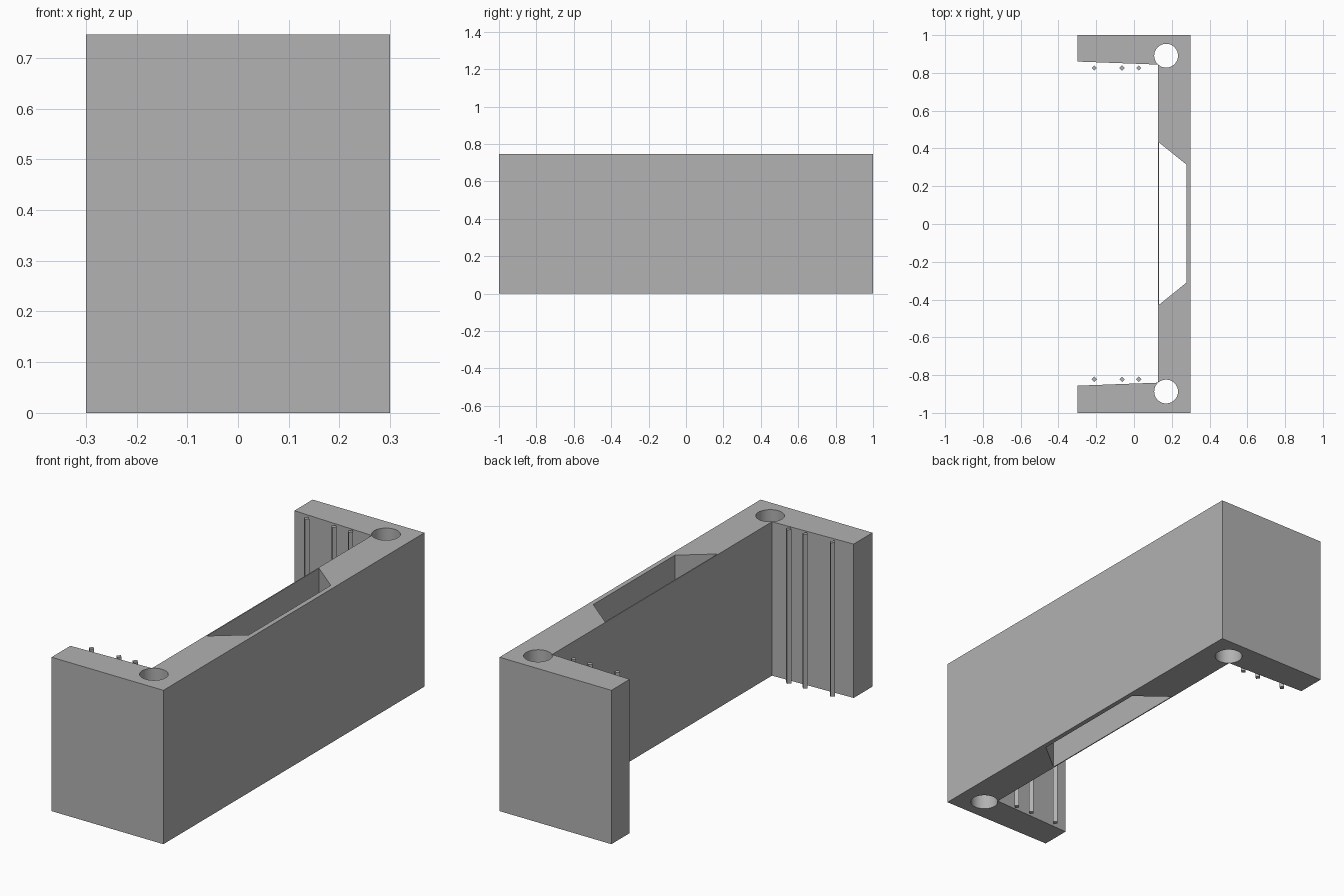
import bpy
import bmesh
from math import cos, sin, radians, tau

cube = bpy.data.objects.get("Cube")
if cube:
    bpy.data.objects.remove(cube, do_unlink=True)

HEIGHT = 0.746
SHIFT = 0.002  # slight offset of the inner features along y

grey = bpy.data.materials.new("plain grey")
grey.use_nodes = True
grey.diffuse_color = (0.445, 0.445, 0.445, 1)
grey.node_tree.nodes["Principled BSDF"].inputs["Base Color"].default_value = grey.diffuse_color


def prism(name, outline, z0=0.0, z1=HEIGHT):
    """Extrude a flat outline upwards into a closed solid."""
    bm = bmesh.new()
    face = bm.faces.new([bm.verts.new((x, y, z0)) for x, y in outline])
    grown = bmesh.ops.extrude_face_region(bm, geom=[face])["geom"]
    verts = [g for g in grown if isinstance(g, bmesh.types.BMVert)]
    bmesh.ops.translate(bm, verts=verts, vec=(0, 0, z1 - z0))
    bmesh.ops.recalc_face_normals(bm, faces=bm.faces)
    mesh = bpy.data.meshes.new(name)
    bm.to_mesh(mesh)
    bm.free()
    mesh.materials.append(grey)
    obj = bpy.data.objects.new(name, mesh)
    bpy.context.collection.objects.link(obj)
    return obj


def circle(x, y, radius, sides):
    return [(x + radius * cos(tau * i / sides), y + radius * sin(tau * i / sides))
            for i in range(sides)]


def mirrored(half):
    """Complete an outline by mirroring it across the middle."""
    return ([(x, y + SHIFT) for x, y in half]
            + [(x, SHIFT - y) for x, y in reversed(half)])


# Channel body: back wall with two tapered end flanges
inner = mirrored([(-0.3, 0.858), (0.127, 0.842)])
body = prism("channel_body", [(0.3, -1), (0.3, 1), (-0.3, 1)] + inner + [(-0.3, -1)])

# Through openings: corner bores and the tapered slot in the wall
cutters = [prism("slot_cutter", mirrored([(0.132, 0.43), (0.277, 0.313)]), -0.1, HEIGHT + 0.1)]
for side in (-1, 1):
    cutters.append(prism("bore_cutter", circle(0.17, side * 0.889 + SHIFT, 0.063, 48),
                         -0.1, HEIGHT + 0.1))
for cutter in cutters:
    cutter.hide_render = True
    cut = body.modifiers.new(cutter.name, "BOOLEAN")
    cut.operation = "DIFFERENCE"
    cut.solver = "EXACT"
    cut.object = cutter

# Bake the cuts and drop the cutters
bpy.context.view_layer.update()
graph = bpy.context.evaluated_depsgraph_get()
cut_mesh = bpy.data.meshes.new_from_object(body.evaluated_get(graph))
body.modifiers.clear()
body.data = cut_mesh
for cutter in cutters:
    bpy.data.objects.remove(cutter, do_unlink=True)

# Smooth bores, sharp corners
bpy.ops.object.select_all(action="DESELECT")
body.select_set(True)
bpy.context.view_layer.objects.active = body
bpy.ops.object.shade_smooth_by_angle(angle=radians(30))

# Thin square rods standing in front of each flange
for side, label in ((-1, "front"), (1, "back")):
    for number, x in enumerate((-0.21, -0.063, 0.025), 1):
        prism(f"{label}_rod_{number}", circle(x, side * 0.824 + SHIFT, 0.014, 4))
